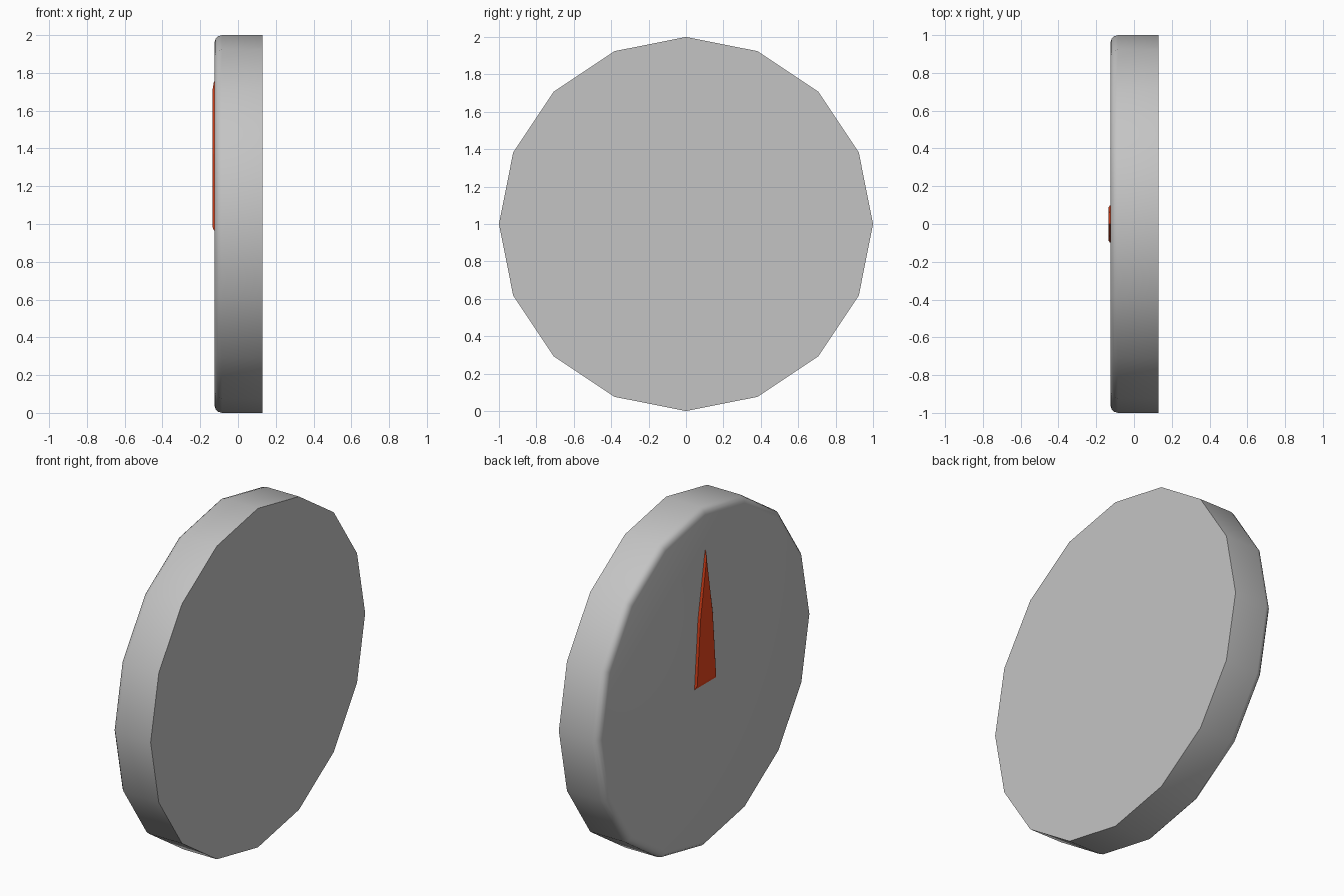
import bpy, bmesh, math

if "Cube" in bpy.data.objects:
    bpy.data.objects.remove(bpy.data.objects["Cube"])


def material(name, rgb):
    m = bpy.data.materials.new(name)
    m.diffuse_color = (*rgb, 1.0)
    m.use_nodes = True
    m.node_tree.nodes["Principled BSDF"].inputs["Base Color"].default_value = m.diffuse_color
    return m


def loft(name, sections, mat, smooth):
    """Skin a stack of equal-length closed outlines and cap both ends."""
    bm = bmesh.new()
    rings = [[bm.verts.new(p) for p in s] for s in sections]
    n = len(rings[0])
    for a, b in zip(rings, rings[1:]):
        for i in range(n):
            j = (i + 1) % n
            bm.faces.new((a[i], a[j], b[j], b[i]))
    bm.faces.new(rings[0])
    bm.faces.new(rings[-1])
    bmesh.ops.recalc_face_normals(bm, faces=bm.faces[:])
    mesh = bpy.data.meshes.new(name)
    bm.to_mesh(mesh)
    bm.free()
    mesh.materials.append(mat)
    obj = bpy.data.objects.new(name, mesh)
    bpy.context.collection.objects.link(obj)
    if smooth:
        bpy.ops.object.select_all(action='DESELECT')
        obj.select_set(True)
        bpy.context.view_layer.objects.active = obj
        bpy.ops.object.shade_smooth_by_angle(angle=math.radians(40))
    return obj


grey = material("dial grey", (0.55, 0.55, 0.55))
red = material("needle red", (0.80, 0.06, 0.012))

# Dial: sixteen-sided drum on the x axis, rim rounded on the -x side only
SIDES = 16
profile = [(0.13, 1.0), (-0.085, 1.0), (-0.105, 0.994),
           (-0.119, 0.98), (-0.125, 0.96)]


def dial_ring(x, r):
    return [(x, r * math.sin(math.tau * i / SIDES), 1 + r * math.cos(math.tau * i / SIDES))
            for i in range(SIDES)]


loft("dial", [dial_ring(x, r) for x, r in profile], grey, True)


# Needle: tapered pointer plate with slightly chamfered sides
def needle_outline(x, base, half, mid_half, tip):
    return [(x, -half, base), (x, half, base), (x, mid_half, 1.37),
            (x, 0, tip), (x, -mid_half, 1.37)]


loft("needle", [needle_outline(-0.123, 0.965, 0.10, 0.068, 1.76),
                needle_outline(-0.128, 0.967, 0.098, 0.066, 1.75),
                needle_outline(-0.135, 0.985, 0.088, 0.056, 1.71)], red, False)
